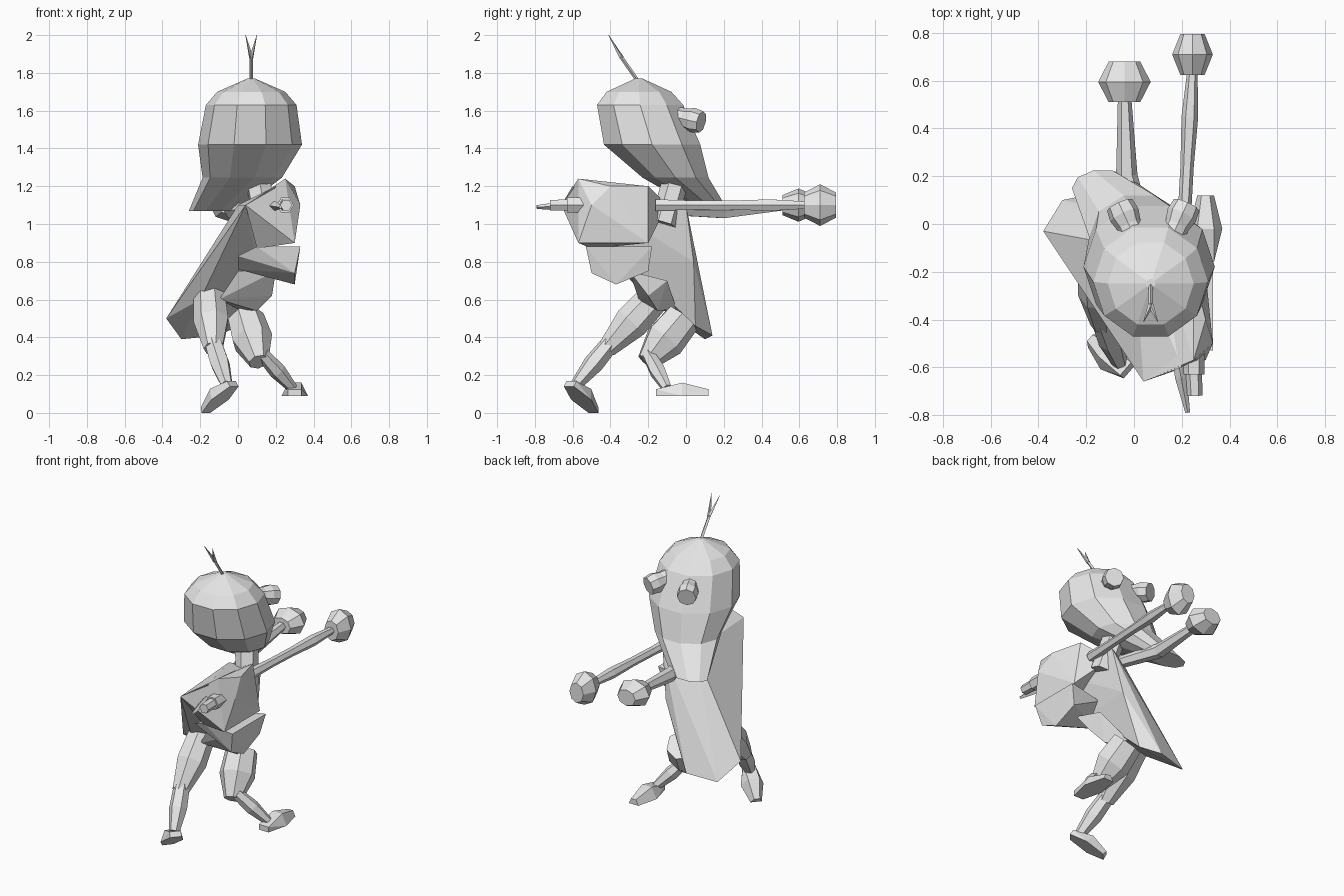
import bpy, bmesh, math
from mathutils import Vector

cube = bpy.data.objects.get("Cube")
if cube:
    bpy.data.objects.remove(cube, do_unlink=True)

colour = (.8, .8, .8, 1)
grey = bpy.data.materials.new("light grey")
grey.use_nodes = True
grey.diffuse_color = colour
grey.node_tree.nodes["Principled BSDF"].inputs["Base Color"].default_value = colour


def finish(name, bm):
    """Turn a bmesh into a flat shaded grey object."""
    bmesh.ops.recalc_face_normals(bm, faces=bm.faces)
    mesh = bpy.data.meshes.new(name)
    bm.to_mesh(mesh)
    bm.free()
    mesh.materials.append(grey)
    part = bpy.data.objects.new(name, mesh)
    bpy.context.collection.objects.link(part)


def hull(name, *corners):
    """Faceted solid wrapped around a few corners."""
    bm = bmesh.new()
    for corner in corners:
        bm.verts.new(corner)
    bmesh.ops.convex_hull(bm, input=bm.verts)
    loose = [vert for vert in bm.verts if not vert.link_faces]
    bmesh.ops.delete(bm, geom=loose, context='VERTS')
    finish(name, bm)


def ellipse(centre, across, upward, sides):
    """Ring of points spanned by two half axes."""
    turns = [math.tau * side / sides for side in range(sides)]
    return [centre + across * math.cos(turn) + upward * math.sin(turn) for turn in turns]


def loft(name, rings):
    """Skin neighbouring rings and cap both ends."""
    bm = bmesh.new()
    loops = [[bm.verts.new(point) for point in ring] for ring in rings]
    for lower, upper in zip(loops, loops[1:]):
        for side in range(len(lower)):
            bm.faces.new((lower[side - 1], lower[side], upper[side], upper[side - 1]))
    bm.faces.new(loops[0])
    bm.faces.new(loops[-1])
    finish(name, bm)


def limb(name, start, end, radius, profile=(.7, 1, .5), sides=6, flatten=1):
    """Straight limb whose thickness follows an evenly spaced profile."""
    start, end = Vector(start), Vector(end)
    along = (end - start).normalized()
    across = along.cross(Vector((0, 0, 1))).normalized()
    upward = across.cross(along) * flatten
    last = len(profile) - 1
    loft(name, [ellipse(start.lerp(end, step / last), across * radius * size, upward * radius * size, sides)
                for step, size in enumerate(profile)])


def foot(name, heel, toe, width):
    """Wedge shoe: flat sole, high instep and a blunt toe."""
    heel, toe = Vector(heel), Vector(toe)
    across = (toe - heel).cross(Vector((0, 0, 1))).normalized() * width
    instep = across.cross(toe - heel).normalized() * width
    middle = heel.lerp(toe, .5)
    corners = []
    for side in (across, -across):
        corners += [heel + side / 2, middle + side, toe + side / 2,
                    heel + side / 2 + instep / 2, middle + side / 2 + instep, toe + side / 4 + instep / 2]
    hull(name, *corners)


# Head: rings bending forward from the crown into a long muzzle
head_rings = []
for drop, width in ((0, .02), (.1, .18), (.2, .24), (.5, .275), (.75, .21), (1, .13)):
    centre = Vector((.07 - .2 * drop ** 5, .4 * drop ** 2.5 - .25, 1.77 - .7 * drop))
    depth = width * (1 - .4 * drop ** 4)
    head_rings.append(ellipse(centre, Vector((width, 0, 0)), Vector((0, depth, 0)), 10))
loft("head", head_rings)

# Stalked eyes and forked antenna, spread to either side of the head
fork = Vector((.07, -.34, 1.88))
limb("antenna_stem", (.07, -.25, 1.75), fork, .01, (1, 1), 4)
for side, label in ((-1, "right"), (1, "left")):
    root = Vector((.08 + .08 * side, -.05, 1.57))
    limb(label + "_eye", root, root + Vector((.06 * side, .13, -.03)), .065, (.8, .8, 1, .9), 8)
    limb(label + "_antenna_prong", fork, fork + Vector((.03 * side, -.07, .12)), .012, (1, .1), 4)

# Trunk
collar = (.04, -.66, 1.1)
limb("neck", (.15, -.12, 1), (.1, -.05, 1.25), .07, (1, 1))
hull("abdomen", collar, (.2, -.6, 1.2), (.17, 0, 1.1), (0, -.1, 1.1),
     (-.38, -.03, .5), (-.3, .1, .39), (-.1, .14, .41), (0, .05, .46),
     (.12, .04, .8), (.1, -.3, .8), (-.2, -.2, .6))
hull("thorax", collar, (.25, -.57, 1.24), (.33, -.5, 1.1), (.3, -.57, .9),
     (.3, -.4, 1.2), (.25, -.2, 1.2), (.3, -.2, .9), (.1, -.5, .87), (.1, -.1, 1.1))
hull("hip_bowl", (.33, -.53, .88), (.33, -.18, .88), (.3, -.5, .74), (.3, -.37, .68),
     (.3, -.2, .75), (.1, -.5, .88), (0, -.45, .83), (0, -.35, .76), (.1, -.2, .85))
hull("pelvis", (0, -.3, .75), (.2, -.3, .75), (.18, -.1, .7), (.18, -.2, .62),
     (.1, -.15, .54), (-.1, -.25, .6), (0, -.05, .55))

# Reaching arms with barrel shaped hands
elbow = (-.03, .2, 1.07)
limb("left_arm", (.2, -.16, 1.1), (.245, .65, 1.1), .035, (1, .8, .8, 1, .6))
limb("right_upper_arm", (.06, -.1, 1.08), elbow, .045, (.8, 1))
limb("right_forearm", elbow, (-.04, .55, 1.1), .045, (1, .8, .6))
for label, x, y, radius, flatten in (("left", .245, .71, .085, 1.3), ("right", -.04, .595, .11, .8)):
    limb(label + "_hand", (x, y - .085, 1.1), (x, y + .085, 1.1), radius, (.6, 1, .6), 8, flatten)

# Small claw arm
limb("claw_arm", (.25, -.5, 1.1), (.25, -.63, 1.1), .045, (1, 1))
limb("claw_outer_finger", (.25, -.6, 1.1), (.255, -.72, 1.1), .035, (1, .9))
limb("claw_inner_finger", (.17, -.5, 1.1), (.225, -.79, 1.09), .025, (.8, 1, .4), 4)

# Legs in a long stride
limb("right_thigh", (-.15, -.16, .62), (-.13, -.42, .34), .095, (.9, 1, .55), 7)
limb("right_shin", (-.13, -.4, .37), (-.06, -.58, .15), .055, (.9, 1, .6))
foot("right_foot", (-.02, -.62, .14), (-.17, -.49, 0), .07)
limb("left_thigh", (.04, -.02, .5), (.11, -.21, .27), .11, (.9, 1, .5), 7)
limb("left_shin", (.13, -.2, .31), (.29, -.1, .13), .045, (.8, 1, .6))
foot("left_foot", (.3, -.16, .09), (.3, .12, .09), .07)
